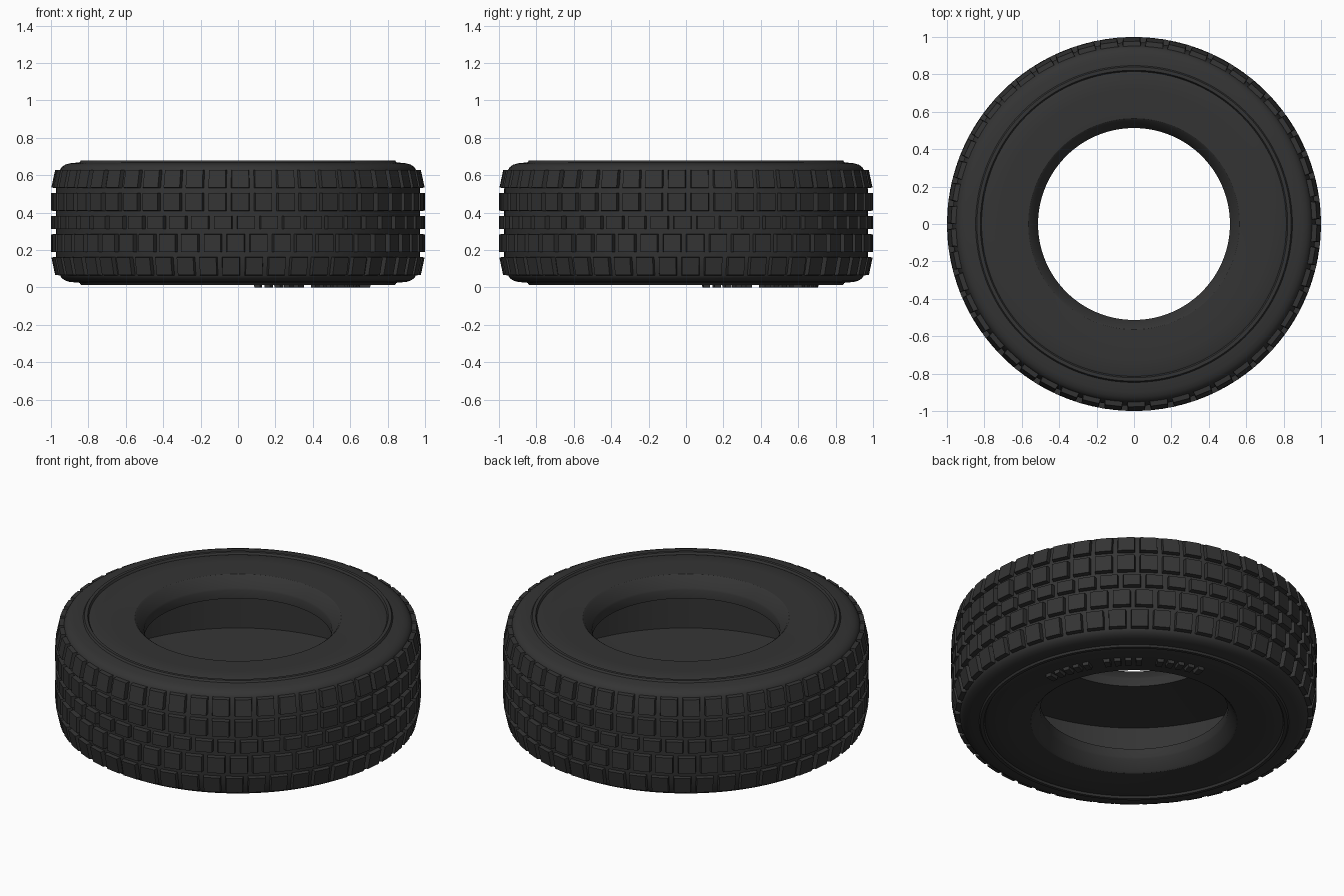
import bpy, bmesh, math
from math import cos, sin, pi

if "Cube" in bpy.data.objects:
    bpy.data.objects.remove(bpy.data.objects["Cube"])

MID = 0.347          # mid height of the tyre
COUNT = 50           # tread blocks per row
STEPS = 150          # segments around the carcass

rubber = bpy.data.materials.new("dark_rubber")
rubber.diffuse_color = (0.034, 0.034, 0.034, 1)
rubber.use_nodes = True
rubber.node_tree.nodes["Principled BSDF"].inputs["Base Color"].default_value = rubber.diffuse_color


def finish(bm, name, angle=30):
    bmesh.ops.recalc_face_normals(bm, faces=bm.faces)
    mesh = bpy.data.meshes.new(name)
    bm.to_mesh(mesh)
    bm.free()
    mesh.materials.append(rubber)
    ob = bpy.data.objects.new(name, mesh)
    bpy.context.collection.objects.link(ob)
    bpy.context.view_layer.objects.active = ob
    ob.select_set(True)
    bpy.ops.object.shade_smooth_by_angle(angle=math.radians(angle))
    ob.select_set(False)
    return ob


def polar(r, a, z):
    return (r * cos(a), r * sin(a), z)


def add_block(bm, angle, base, top):
    """Tapered block; base and top are (half angle, (r, z) low, (r, z) high)."""
    rings = []
    for half, lo, hi in (base, top):
        rings.append([bm.verts.new(polar(r, angle + s * half, z))
                      for s, (r, z) in ((-1, lo), (1, lo), (1, hi), (-1, hi))])
    b, t = rings
    bm.faces.new(t)
    bm.faces.new(b[::-1])
    for i in range(4):
        j = (i + 1) % 4
        bm.faces.new((b[i], b[j], t[j], t[i]))


# Carcass: hollow half section (r, z), mirrored about the mid plane and spun
upper = [(0.972, 0.53), (0.951, 0.63), (0.942, 0.644), (0.925, 0.656),
         (0.90, 0.664), (0.847, 0.669), (0.84, 0.68), (0.822, 0.68),
         (0.815, 0.668), (0.805, 0.672), (0.72, 0.675), (0.565, 0.669),
         (0.555, 0.662), (0.518, 0.605), (0.513, 0.595), (0.513, 0.545),
         (0.93, 0.522)]
lower = [(r, 2 * MID - z) for r, z in reversed(upper)]
section = upper + lower
bm = bmesh.new()
loops = [[bm.verts.new(polar(r, 2 * pi * i / STEPS, z)) for r, z in section]
         for i in range(STEPS)]
for i in range(STEPS):
    a, b = loops[i], loops[(i + 1) % STEPS]
    for k in range(len(section)):
        m = (k + 1) % len(section)
        bm.faces.new((a[k], b[k], b[m], a[m]))
finish(bm, "tyre_carcass")

# Tread rows: (name, low z, high z, low radius, high radius, stagger)
rows = [("lower_shoulder_blocks", 0.064, 0.164, 0.978, 0.998, -0.3),
        ("lower_tread_blocks", 0.188, 0.287, 1.0, 1.0, -0.1),
        ("centre_tread_blocks", 0.311, 0.384, 1.0, 1.0, 0.35),
        ("upper_tread_blocks", 0.408, 0.507, 1.0, 1.0, 0.1),
        ("upper_shoulder_blocks", 0.531, 0.630, 0.998, 0.978, 0.1)]
pitch = 2 * pi / COUNT
for name, z0, z1, r0, r1, shift in rows:
    bm = bmesh.new()
    for i in range(COUNT):
        base = (pitch * 0.41, (r0 - 0.035, z0), (r1 - 0.035, z1))
        top = (pitch * 0.365, (r0, z0 + 0.003), (r1, z1 - 0.003))
        add_block(bm, -pi / 2 + (i + shift) * pitch, base, top)
    finish(bm, name)

# Plain raised bars on one arc of the lower sidewall
bm = bmesh.new()
for i in range(16):
    if i in (5, 10):
        continue
    a = math.radians(45 + (i - 7.5) * 4.8)
    add_block(bm, a, (0.026, (0.655, 0.024), (0.715, 0.024)),
              (0.024, (0.657, 0.0), (0.713, 0.0)))
finish(bm, "sidewall_bars")
